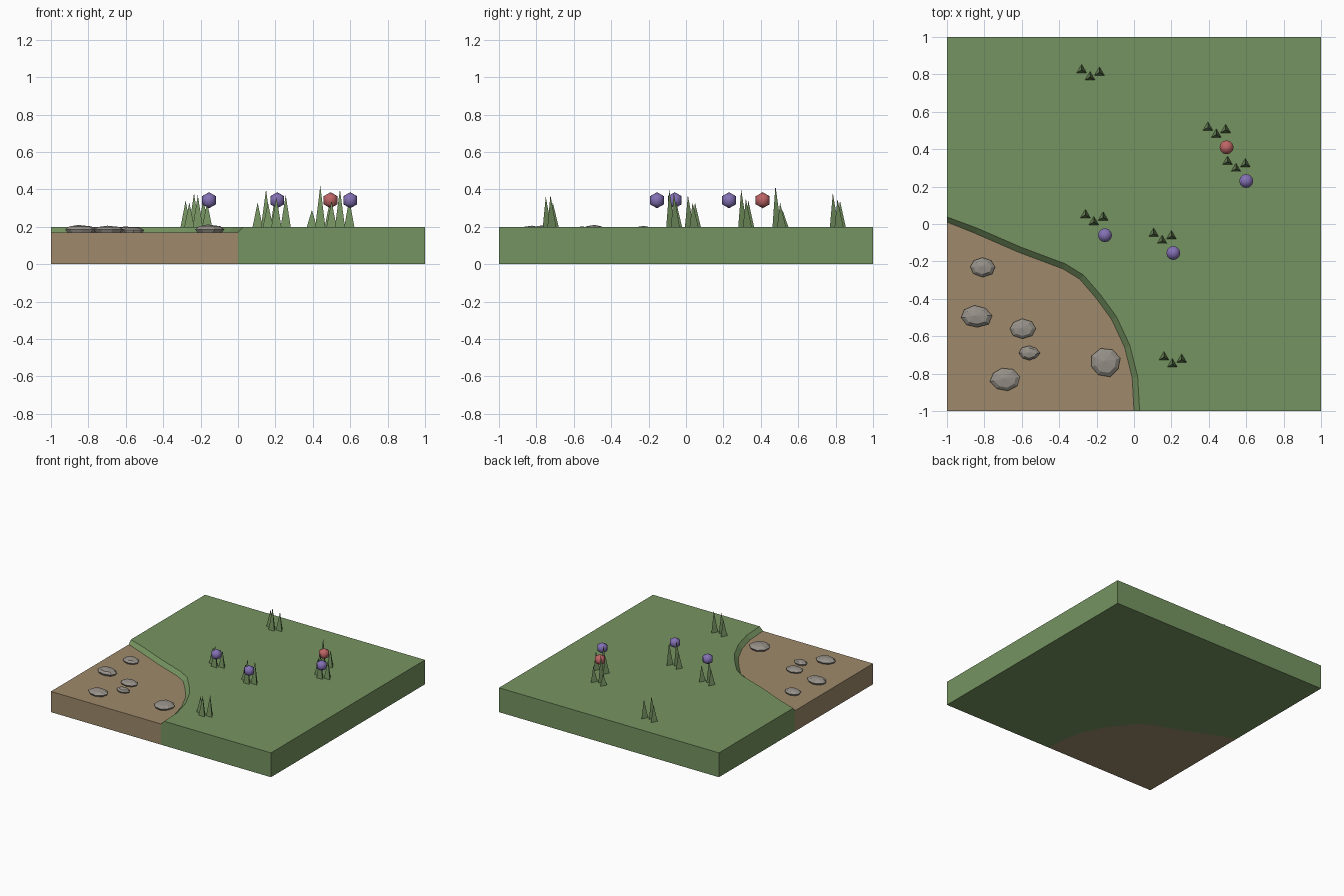
import bpy, bmesh, math, random
from mathutils import Vector

random.seed(4)
cube = bpy.data.objects.get("Cube")
if cube:
    bpy.data.objects.remove(cube, do_unlink=True)


def material(name, rgb):
    mat = bpy.data.materials.new(name)
    mat.use_nodes = True
    mat.diffuse_color = (*rgb, 1)
    bsdf = mat.node_tree.nodes["Principled BSDF"]
    bsdf.inputs["Base Color"].default_value = (*rgb, 1)
    bsdf.inputs["Roughness"].default_value = 0.9
    return mat


GRASS = material("grass green", (0.18, 0.296, 0.119))
DIRT = material("dirt brown", (0.342, 0.254, 0.147))
STONE = material("stone grey", (0.31, 0.285, 0.25))
PURPLE = material("petal purple", (0.23, 0.165, 0.46))
RED = material("petal red", (0.52, 0.13, 0.13))


def finish(name, bm, mat, smooth=False):
    bmesh.ops.recalc_face_normals(bm, faces=bm.faces)
    mesh = bpy.data.meshes.new(name)
    bm.to_mesh(mesh)
    bm.free()
    mesh.materials.append(mat)
    for poly in mesh.polygons:
        poly.use_smooth = smooth
    obj = bpy.data.objects.new(name, mesh)
    bpy.context.collection.objects.link(obj)
    return obj


TOP, DIRT_TOP = 0.2, 0.17

# Shoreline between dirt and grass, and the upper lip of the bank
shore = [(-1, 0.01), (-0.85, -0.05), (-0.62, -0.15), (-0.38, -0.24), (-0.29, -0.295),
         (-0.2, -0.4), (-0.12, -0.51), (-0.05, -0.66), (-0.01, -0.82), (0, -1)]
lip = []
for i, p in enumerate(shore):
    a, b = Vector(shore[max(i - 1, 0)]), Vector(shore[min(i + 1, len(shore) - 1)])
    d = (b - a).normalized()
    lip.append(Vector(p) + Vector((-d.y, d.x)) * 0.03)
lip[0].x, lip[-1].y = -1, -1

# Grass slab with a sloping bank
bm = bmesh.new()
corners = [(1, -1), (1, 1), (-1, 1)]
low = [bm.verts.new((*p, 0)) for p in shore]
mid = [bm.verts.new((*p, DIRT_TOP)) for p in shore]
high = [bm.verts.new((*p, TOP)) for p in lip]
c_low = [bm.verts.new((*p, 0)) for p in corners]
c_high = [bm.verts.new((*p, TOP)) for p in corners]
bm.faces.new(low + c_low)
bm.faces.new(high + c_high)
for i in range(len(shore) - 1):
    bm.faces.new((low[i], low[i + 1], mid[i + 1], mid[i]))
    bm.faces.new((mid[i], mid[i + 1], high[i + 1], high[i]))
for i in range(2):
    bm.faces.new((c_low[i], c_low[i + 1], c_high[i + 1], c_high[i]))
bm.faces.new((low[-1], c_low[0], c_high[0], high[-1], mid[-1]))
bm.faces.new((c_low[2], low[0], mid[0], high[0], c_high[2]))
finish("grass_ground", bm, GRASS)

# Dirt slab in the front corner
bm = bmesh.new()
face = bm.faces.new([bm.verts.new((*p, 0)) for p in shore + [(-1, -1)]])
out = bmesh.ops.extrude_face_region(bm, geom=[face], use_keep_orig=True)
for v in out["geom"]:
    if isinstance(v, bmesh.types.BMVert):
        v.co.z = DIRT_TOP
finish("dirt_ground", bm, DIRT)


# Grass tufts: three slim three-sided spikes each
def tuft(name, x, y, tips):
    bm = bmesh.new()
    for (dx, dy), tip in zip([(-0.045, 0.038), (0, 0), (0.05, 0.025)], tips):
        base = []
        for k in range(3):
            a = math.radians(90 + 120 * k)
            base.append(bm.verts.new((x + dx + 0.031 * math.cos(a),
                                      y + dy + 0.031 * math.sin(a), TOP)))
        apex = bm.verts.new((x + dx, y + dy, tip))
        bm.faces.new(base)
        for k in range(3):
            bm.faces.new((base[k], base[(k + 1) % 3], apex))
    finish(name, bm, GRASS)


tufts = [(-0.235, 0.785, (0.34, 0.38, 0.35)), (0.44, 0.478, (0.29, 0.42, 0.33)),
         (0.545, 0.295, (0.34, 0.40, 0.35)), (-0.215, 0.01, (0.33, 0.37, 0.33)),
         (0.15, -0.09, (0.33, 0.40, 0.38)), (0.205, -0.75, (0.33, 0.36, 0.37))]
for n, t in enumerate(tufts, 1):
    tuft(f"grass_tuft_{n}", *t)

# Flower heads hovering over the tufts
flowers = [(-0.155, -0.06, PURPLE), (0.21, -0.155, PURPLE),
           (0.6, 0.23, PURPLE), (0.495, 0.41, RED)]
for n, (x, y, mat) in enumerate(flowers, 1):
    bm = bmesh.new()
    bmesh.ops.create_uvsphere(bm, u_segments=12, v_segments=3, radius=0.043)
    bmesh.ops.translate(bm, verts=bm.verts, vec=(x, y, 0.342))
    finish(f"flower_head_{n}", bm, mat, smooth=True)


# Flat faceted stones: stacked uneven rings closed by a peak
def stone(name, x, y, rx, ry, height, turn):
    bm = bmesh.new()
    sides = 8
    wobble = [random.uniform(0.9, 1.04) for _ in range(sides)]
    rings = []
    for scale, z in [(0.75, -0.012), (1, 0.4 * height), (0.72, 0.8 * height)]:
        ring = []
        for k in range(sides):
            a = math.tau * k / sides + turn
            r = scale * wobble[k]
            ring.append(bm.verts.new((x + rx * r * math.cos(a),
                                      y + ry * r * math.sin(a), DIRT_TOP + z)))
        rings.append(ring)
    peak = bm.verts.new((x - 0.1 * rx, y + 0.1 * ry, DIRT_TOP + height))
    bm.faces.new(rings[0])
    for k in range(sides):
        j = (k + 1) % sides
        for a, b in zip(rings, rings[1:]):
            bm.faces.new((a[k], a[j], b[j], b[k]))
        bm.faces.new((rings[2][k], rings[2][j], peak))
    finish(name, bm, STONE)


stones = [(-0.81, -0.23, 0.072, 0.053, 0.035, 0), (-0.845, -0.495, 0.086, 0.062, 0.04, 0.1),
          (-0.597, -0.56, 0.071, 0.053, 0.032, 0), (-0.56, -0.69, 0.057, 0.04, 0.03, 0),
          (-0.69, -0.83, 0.08, 0.062, 0.036, 0.2), (-0.153, -0.74, 0.086, 0.08, 0.042, 0.3)]
for n, s in enumerate(stones, 1):
    stone(f"stone_{n}", *s)
